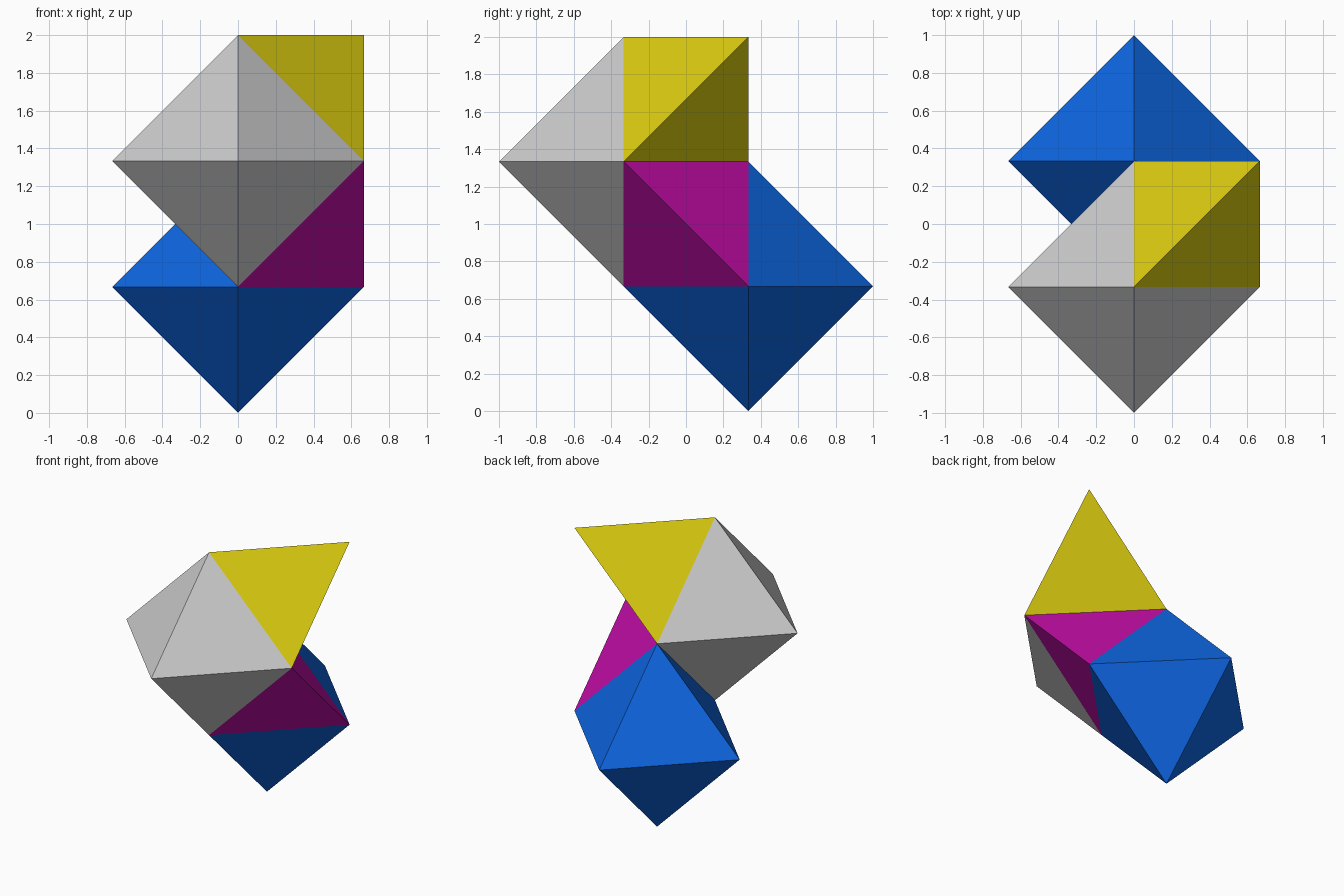
import bpy
import bmesh
from itertools import product
from mathutils import Vector

if "Cube" in bpy.data.objects:
    bpy.data.objects.remove(bpy.data.objects["Cube"])

R = 2 / 3      # octahedron radius, also the side of the cube around each tetrahedron


def solid(name, centre, points, color=None):
    """Flat-faced convex solid spanned by points around a centre."""
    bm = bmesh.new()
    for p in points:
        bm.verts.new(Vector(p))
    bmesh.ops.convex_hull(bm, input=bm.verts)
    bmesh.ops.recalc_face_normals(bm, faces=bm.faces)
    mesh = bpy.data.meshes.new(name)
    bm.to_mesh(mesh)
    bm.free()
    obj = bpy.data.objects.new(name, mesh)
    obj.location = centre
    bpy.context.collection.objects.link(obj)
    if color:
        mat = bpy.data.materials.new(name + "_color")
        mat.diffuse_color = (*color, 1)
        mat.use_nodes = True
        mat.node_tree.nodes["Principled BSDF"].inputs["Base Color"].default_value = mat.diffuse_color
        mesh.materials.append(mat)
    return obj


def octahedron(name, centre, color=None):
    points = [[s * R if i == axis else 0 for i in range(3)]
              for axis in range(3) for s in (-1, 1)]
    return solid(name, centre, points, color)


def tetrahedron(name, centre, parity, color):
    # alternate corners of a cube; parity picks which four
    points = [Vector(c) * R / 2 for c in product((-1, 1), repeat=3)
              if c[0] * c[1] * c[2] == parity]
    return solid(name, centre, points, color)


# two octahedra sharing one edge
octahedron("lower_octahedron", (0, R / 2, R), (0.004, 0.13, 0.75))
octahedron("upper_octahedron", (0, -R / 2, 2 * R))

# tetrahedra: one filling the gap between them, one on the upper octahedron
tetrahedron("middle_tetrahedron", (R / 2, 0, 1.5 * R), -1, (0.56, 0.004, 0.40))
tetrahedron("top_tetrahedron", (R / 2, 0, 2.5 * R), 1, (0.70, 0.60, 0.005))
